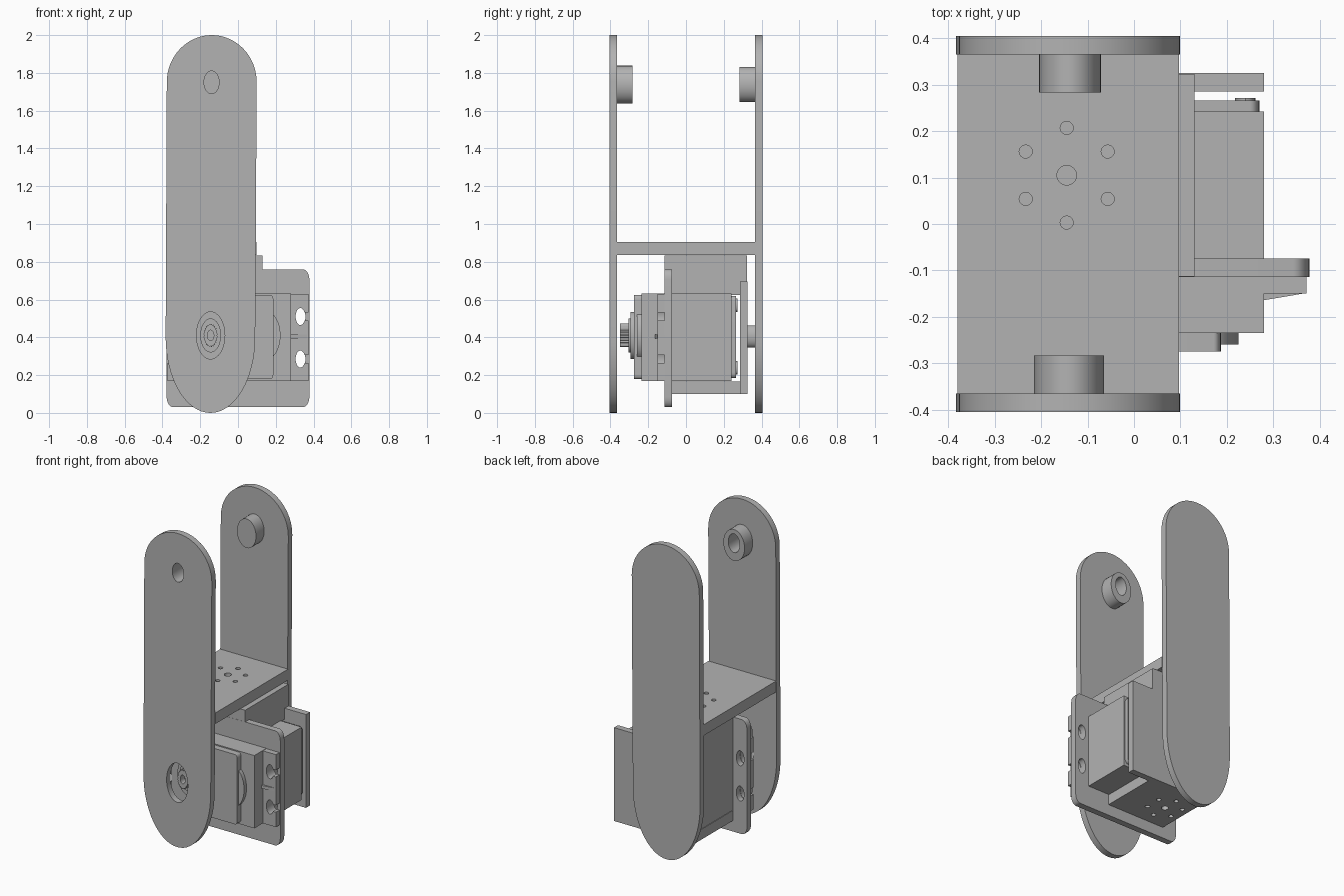
import bpy, bmesh
from math import cos, sin, pi, radians

if "Cube" in bpy.data.objects:
    bpy.data.objects.remove(bpy.data.objects["Cube"])

grey = bpy.data.materials.new("plain_grey")
grey.use_nodes = True
grey.diffuse_color = (0.45, 0.45, 0.45, 1)
grey.node_tree.nodes["Principled BSDF"].inputs["Base Color"].default_value = grey.diffuse_color


def arc(cx, cy, rx, ry, start=0, end=360, n=32):
    """Points on an elliptical arc, ends included."""
    return [(cx + rx * cos(radians(start + (end - start) * i / n)),
             cy + ry * sin(radians(start + (end - start) * i / n))) for i in range(n + 1)]


def ellipse(cx, cy, rx, ry, n=32):
    return arc(cx, cy, rx, ry, n=n)[:-1]


def rounded(x0, x1, z0, z1, rx, rz):
    return (arc(x1 - rx, z1 - rz, rx, rz, 0, 90, 6) + arc(x0 + rx, z1 - rz, rx, rz, 90, 180, 6)
            + arc(x0 + rx, z0 + rz, rx, rz, 180, 270, 6) + arc(x1 - rx, z0 + rz, rx, rz, 270, 360, 6))


def prism(name, pts, a, b, axis="y"):
    """Extrude an outline from a to b along y or z."""
    place = (lambda u, v, w: (u, w, v)) if axis == "y" else (lambda u, v, w: (u, v, w))
    bm = bmesh.new()
    base = bm.faces.new([bm.verts.new(place(u, v, a)) for u, v in pts])
    grown = bmesh.ops.extrude_face_region(bm, geom=[base])["geom"]
    for v in grown:
        if isinstance(v, bmesh.types.BMVert):
            v.co["xyz".index(axis)] = b
    bmesh.ops.recalc_face_normals(bm, faces=bm.faces)
    mesh = bpy.data.meshes.new(name)
    bm.to_mesh(mesh)
    bm.free()
    mesh.materials.append(grey)
    ob = bpy.data.objects.new(name, mesh)
    bpy.context.scene.collection.objects.link(ob)
    return ob


def box(name, x0, x1, y0, y1, z0, z1):
    return prism(name, [(x0, z0), (x1, z0), (x1, z1), (x0, z1)], y0, y1)


def cut(ob, cutters):
    """Subtract the cutters, keep the result and drop the cutters."""
    for c in cutters:
        mod = ob.modifiers.new("cut", "BOOLEAN")
        mod.operation, mod.solver, mod.object = "DIFFERENCE", "EXACT", c
    bpy.context.view_layer.update()
    result = bpy.data.meshes.new_from_object(ob.evaluated_get(bpy.context.evaluated_depsgraph_get()))
    ob.modifiers.clear()
    ob.data = result
    for c in cutters:
        bpy.data.objects.remove(c)


def hole(cx, cz, rx, rz, a, b, axis="y"):
    return prism("cutter", ellipse(cx, cz, rx, rz), a, b, axis)


AXIS_X, AXIS_Z, TOP_Z = -0.145, 0.41, 1.738

# Two long side plates with rounded ends
outline = arc(-0.139, 1.75, 0.238, 0.25, 0, 180) + arc(-0.146, 0.4, 0.237, 0.4, 180, 360)
front_plate = prism("front_plate", outline, -0.405, -0.365)
back_plate = prism("back_plate", outline, 0.365, 0.405)
cut(front_plate, [hole(AXIS_X, AXIS_Z, 0.075, 0.125, -0.5, -0.3),
                  hole(-0.14, 1.75, 0.04, 0.06, -0.5, -0.3)])

# Bosses at the upper joint and pivot pin at the lower joint
front_boss = prism("front_boss", ellipse(-0.14, TOP_Z, 0.075, 0.1), -0.366, -0.283)
cut(front_boss, [hole(-0.14, 1.75, 0.04, 0.06, -0.5, -0.2)])
prism("back_boss", ellipse(-0.138, TOP_Z, 0.067, 0.093), 0.283, 0.366)
prism("pivot_pin", ellipse(AXIS_X, 0.405, 0.035, 0.058), 0.318, 0.366)


def hole_pattern(a, b):
    ring = [hole(AXIS_X + 0.102 * sin(k * pi / 3), 0.105 + 0.102 * cos(k * pi / 3),
                 0.014, 0.014, a, b, "z") for k in range(6)]
    return ring + [hole(AXIS_X, 0.105, 0.021, 0.021, a, b, "z")]


# Cross plate joining the sides, with its screw pattern
cross_plate = box("cross_plate", -0.38, 0.097, -0.366, 0.366, 0.835, 0.905)
cut(cross_plate, hole_pattern(0.8, 1.0))

# Motor holder: upper block, bottom plate, back wall and mounting flange
box("holder_block", -0.28, 0.13, -0.113, 0.323, 0.625, 0.834)
holder_base = box("holder_base", -0.28, 0.13, -0.08, 0.323, 0.1, 0.165)
cut(holder_base, hole_pattern(0.05, 0.2))
box("holder_back_wall", -0.28, 0.28, 0.285, 0.325, 0.1, 0.695)
flange = prism("holder_flange", rounded(-0.378, 0.378, 0.03, 0.76, 0.035, 0.055), -0.114, -0.074)
cut(flange, [hole(s * 0.33, z, 0.027, 0.048, -0.2, 0) for s in (-1, 1) for z in (0.285, 0.51)])

# Motor body and back cap
box("motor_body", -0.28, 0.28, -0.08, 0.242, 0.168, 0.632)
prism("motor_back_cap", rounded(-0.27, 0.27, 0.185, 0.62, 0.02, 0.03), 0.24, 0.266)
for s in (-1, 1):
    for z in (0.24, 0.57):
        prism("cap_screw", ellipse(s * 0.24, z, 0.022, 0.036, 16), 0.25, 0.272)

# Motor front housing, raised gear cover and gear bulge
box("motor_front_housing", -0.28, 0.28, -0.235, -0.11, 0.168, 0.632)
prism("gear_cover", rounded(-0.275, 0.187, 0.18, 0.625, 0.015, 0.025), -0.275, -0.23)
prism("gear_bulge", ellipse(0.145, 0.41, 0.08, 0.13), -0.26, -0.23)

# Mounting ears with slotted holes and a stiffening rib
for s, side in ((1, "left"), (-1, "right")):
    x0, x1 = sorted((s * 0.275, s * 0.372))
    ear = box(side + "_ear", x0, x1, -0.15, -0.113, 0.168, 0.63)
    cutters = []
    for z in (0.285, 0.51):
        cutters.append(hole(s * 0.33, z, 0.025, 0.045, -0.2, -0.1))
        a, b = sorted((s * 0.34, s * 0.4))
        cutters.append(box("cutter", a, b, -0.2, -0.1, z - 0.022, z + 0.022))
    cut(ear, cutters)
    prism(side + "_rib", [(s * 0.275, -0.165), (s * 0.37, -0.149), (s * 0.275, -0.149)],
          0.395, 0.415, "z")

# Output shaft: collars and a toothed spline with a screw hole
prism("shaft_collar", ellipse(AXIS_X, AXIS_Z, 0.075, 0.125), -0.295, -0.27)
prism("shaft_step", ellipse(AXIS_X, AXIS_Z, 0.055, 0.09), -0.305, -0.29)
teeth = [(AXIS_X + r * cos(k * pi / 24), AXIS_Z + 1.65 * r * sin(k * pi / 24))
         for k in range(48) for r in [0.038 if k % 2 else 0.034]]
spline = prism("shaft_spline", teeth, -0.35, -0.3)
cut(spline, [hole(AXIS_X, AXIS_Z, 0.017, 0.028, -0.4, -0.31)])

# Smooth the curved walls, keep edges sharp
bpy.ops.object.select_all(action="DESELECT")
for ob in bpy.context.scene.objects:
    if ob.type == "MESH" and ob.data.materials and ob.data.materials[0] == grey:
        ob.select_set(True)
        bpy.context.view_layer.objects.active = ob
bpy.ops.object.shade_smooth_by_angle(angle=radians(30))
